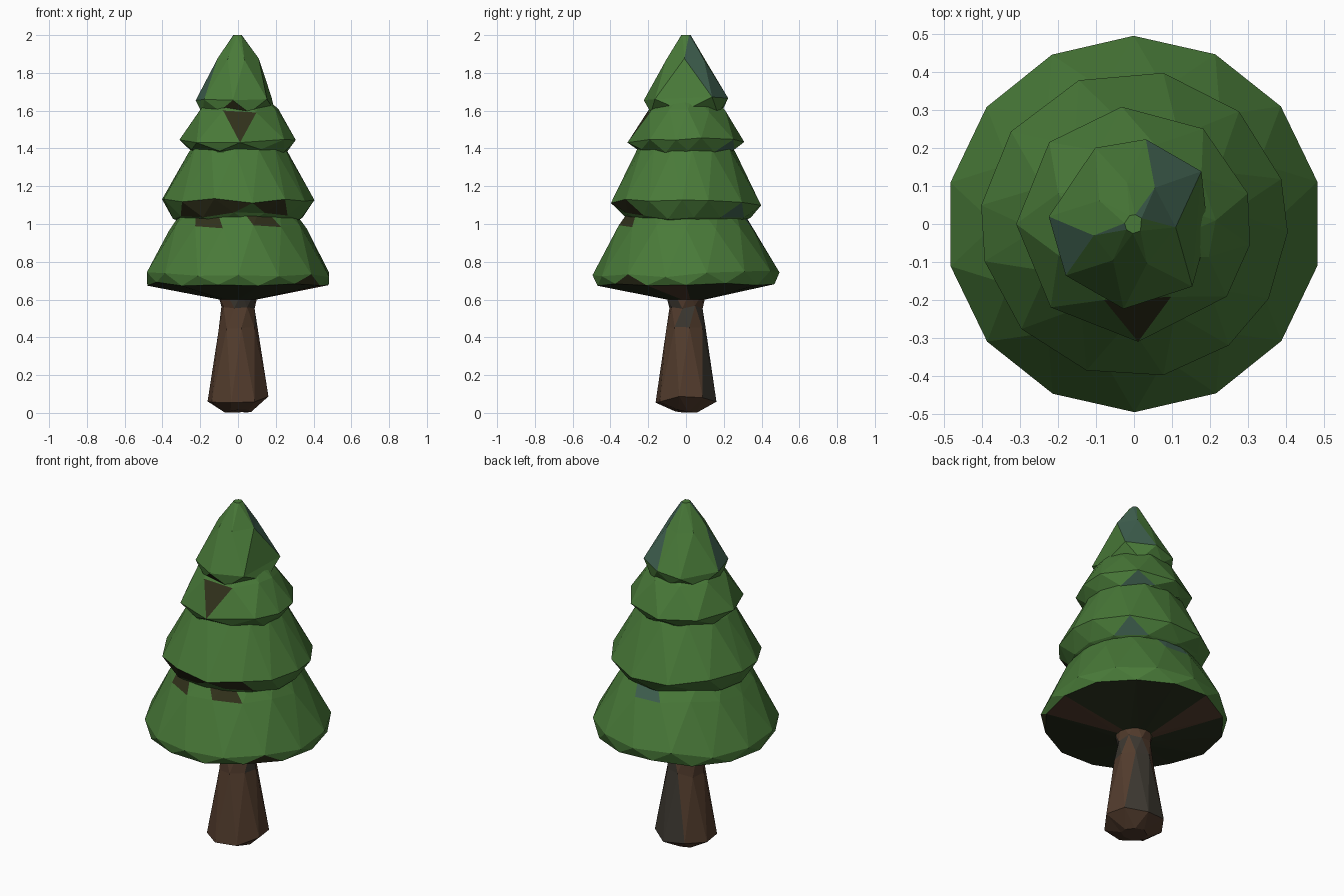
import bpy
import bmesh
import random
from math import radians, degrees, sin, cos, atan2

random.seed(4)
cube = bpy.data.objects.get("Cube")
if cube:
    bpy.data.objects.remove(cube)


def material(name, rgb):
    mat = bpy.data.materials.new(name)
    mat.use_nodes = True
    colour = (*rgb, 1)
    mat.diffuse_color = colour
    mat.node_tree.nodes["Principled BSDF"].inputs["Base Color"].default_value = colour
    return mat


GREEN, TEAL, OLIVE, DEEP, BROWN, GREY = range(6)
palette = [
    material("leaf green", (.066, .193, .04)),
    material("blue green", (.052, .122, .082)),
    material("dark olive", (.03, .03, .011)),
    material("deep green", (.021, .028, .012)),
    material("bark brown", (.085, .045, .026)),
    material("bark grey", (.045, .039, .03)),
]


def midpoints(angles):
    """Angles halfway between neighbours, going round the circle."""
    following = angles[1:] + [angles[0] + 360]
    return [(a + b) / 2 for a, b in zip(angles, following)]


def faceted(name, angles, rings, base, patches=()):
    """Stack rings (height, radius, height jitter), each turned half a step,
    and join them with triangles. A patch is (band, from, to, colour)."""
    bm = bmesh.new()
    loops = []
    mids = midpoints(angles)
    for k, (z, r, jitter) in enumerate(rings):
        loops.append([bm.verts.new((
            r * cos(radians(a)),
            r * sin(radians(a)),
            z + random.uniform(-jitter, jitter)))
            for a in (mids if k % 2 else angles)])
    n = len(angles)
    for band, (low, up) in enumerate(zip(loops, loops[1:])):
        for i in range(n):
            j = (i + 1) % n
            if band % 2 == 0:
                tris = ((low[i], low[j], up[i]), (low[j], up[j], up[i]))
            else:
                tris = ((low[i], up[j], up[i]), (low[i], low[j], up[j]))
            for tri in tris:
                face = bm.faces.new(tri)
                mid = face.calc_center_median()
                angle = degrees(atan2(mid.y, mid.x))
                face.material_index = base
                for where, start, end, colour in patches:
                    if where == band and start <= angle <= end:
                        face.material_index = colour
    for cap in (loops[0][::-1], loops[-1]):
        bm.faces.new(cap).material_index = base
    bmesh.ops.recalc_face_normals(bm, faces=bm.faces[:])
    mesh = bpy.data.meshes.new(name)
    bm.to_mesh(mesh)
    bm.free()
    for mat in palette:
        mesh.materials.append(mat)
    obj = bpy.data.objects.new(name, mesh)
    bpy.context.collection.objects.link(obj)


def evenly(count, start):
    return [start + 360 * i / count for i in range(count)]


# Trunk: rounded foot, tapering stem and a narrow neck
faceted("trunk", evenly(8, 10),
        [(.01, .07, .01), (.07, .165, .02), (.44, .105, .02), (.56, .09, .01), (.64, .11, 0)],
        BROWN,
        [(1, 40, 105, GREY), (2, -30, 15, GREY), (2, 50, 85, GREY), (3, -120, -20, GREY)])

# Lowest and widest tier, with a deep green underside
faceted("lower_foliage", evenly(14, -167),
        [(.6, .1, 0), (.68, .48, .012), (.735, .495, .018), (.98, .365, .015), (1.1, .28, 0)],
        GREEN,
        [(0, -180, 180, DEEP), (0, -22, 2, BROWN), (0, 110, 135, BROWN),
         (1, -42, -32, OLIVE), (3, -135, -110, OLIVE), (3, -85, -60, OLIVE),
         (3, 70, 92, TEAL)])

# Second tier, dark in places beneath its front edge
faceted("middle_foliage", [-166, -137, -108, -79, -52, -29, -3, 17, 47, 79, 111, 143, 173],
        [(1.01, .3, 0), (1.045, .345, .02), (1.115, .405, .02), (1.39, .26, .01), (1.46, .2, 0)],
        GREEN,
        [(1, -140, -92, OLIVE), (1, -78, -50, OLIVE), (1, 40, 60, TEAL)])

# Third tier, with one dark facet at the front
faceted("upper_foliage", [-180, -135, -88, -38, -10, 15, 54, 96, 136],
        [(1.37, .24, .01), (1.385, .265, .012), (1.445, .31, .015), (1.6, .215, .01), (1.68, .14, 0)],
        GREEN,
        [(2, -92, -84, OLIVE), (1, 45, 62, TEAL)])

# Pointed crown, with two blue-green sides
faceted("crown", [-143, -97, -47, 38, 82, 117, 175],
        [(1.57, .15, 0), (1.59, .195, .012), (1.66, .225, .015), (1.87, .11, .015), (2, .025, 0)],
        GREEN,
        [(2, 20, 65, TEAL), (3, 20, 65, TEAL),
         (2, -180, -150, TEAL), (3, -180, -150, TEAL), (1, -112, -75, OLIVE)])
